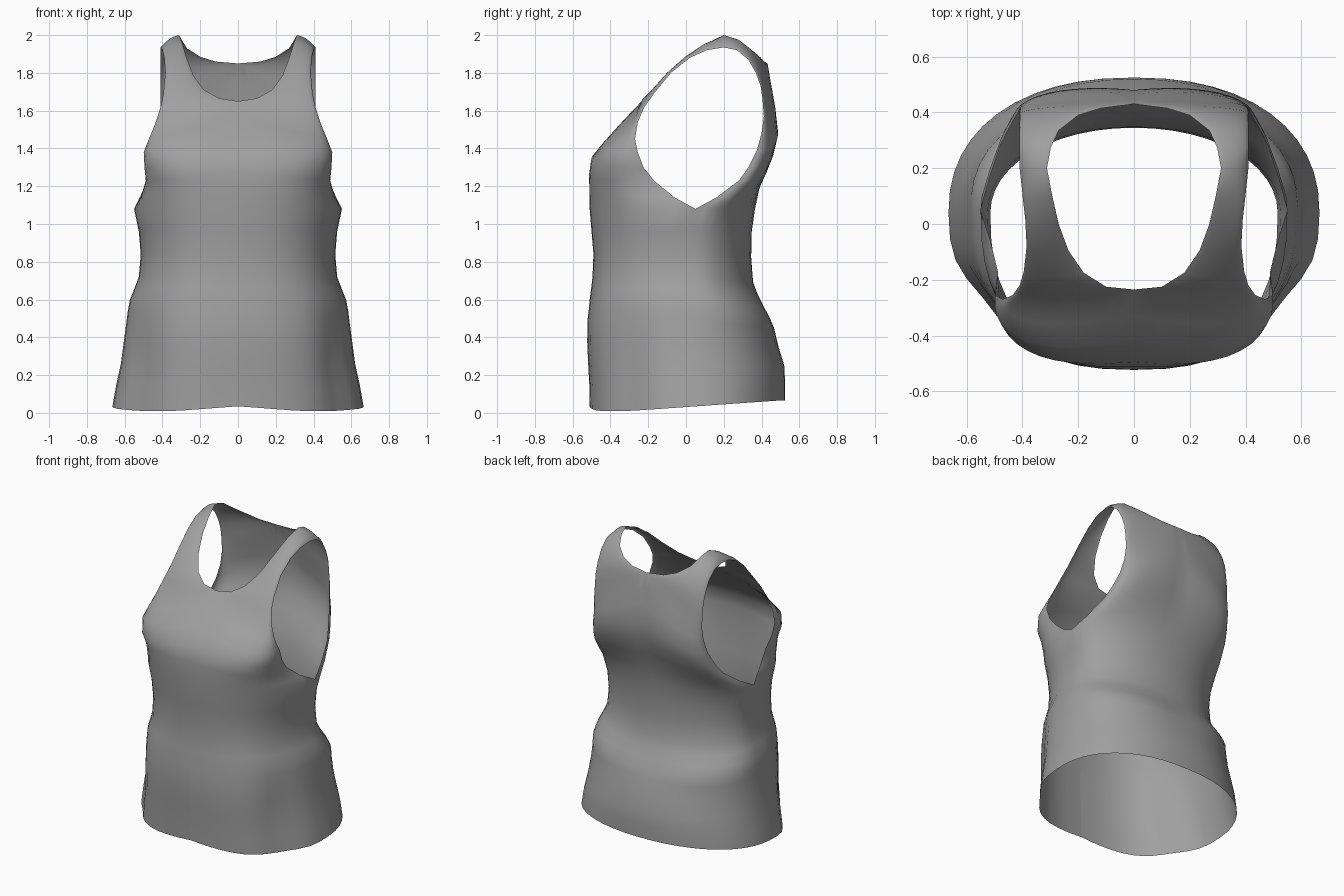
import bpy, bmesh, math

if "Cube" in bpy.data.objects:
    bpy.data.objects.remove(bpy.data.objects["Cube"])

COLS = 12

# lower body rows: height, front y, back y, half width, front and back roundness
BODY = [(0.0, -.51, .525, .665, 2.3, 2.25), (.12, -.512, .525, .645, 2.35, 2.25),
        (.24, -.518, .52, .62, 2.4, 2.2), (.36, -.523, .49, .605, 2.45, 2.2),
        (.48, -.522, .465, .59, 2.45, 2.2), (.54, -.515, .44, .583, 2.45, 2.2),
        (.6, -.51, .41, .572, 2.45, 2.15), (.66, -.502, .38, .548, 2.45, 2.1),
        (.72, -.495, .355, .525, 2.45, 2.05), (.84, -.49, .345, .515, 2.45, 2.05),
        (.96, -.5, .348, .525, 2.45, 2.1)]

# upper rows: centre line then neckline, paired with the armhole edge
FRONT_IN = [(0, -.51, 1.08), (0, -.512, 1.18), (0, -.512, 1.27), (0, -.495, 1.36),
            (0, -.42, 1.45), (0, -.33, 1.55), (0, -.235, 1.65), (.1, -.225, 1.665),
            (.18, -.175, 1.71), (.235, -.095, 1.785), (.27, 0, 1.875),
            (.293, .1, 1.95), (.312, .2, 2.0)]
FRONT_OUT = [(.55, .05, 1.08), (.515, -.06, 1.14), (.488, -.17, 1.23), (.495, -.225, 1.30),
             (.497, -.255, 1.38), (.47, -.27, 1.45), (.435, -.255, 1.54), (.41, -.22, 1.62),
             (.395, -.17, 1.69), (.385, -.08, 1.80), (.39, .02, 1.88),
             (.40, .11, 1.92), (.41, .2, 1.935)]
BACK_IN = [(0, .365, 1.08), (0, .39, 1.2), (0, .43, 1.3), (0, .46, 1.4), (0, .48, 1.52),
           (0, .465, 1.65), (0, .445, 1.76), (0, .43, 1.85), (.12, .415, 1.86),
           (.2, .39, 1.885), (.27, .335, 1.93), (.298, .275, 1.975), (.312, .2, 2.0)]
BACK_OUT = [(.55, .05, 1.08), (.52, .16, 1.14), (.48, .28, 1.23), (.455, .33, 1.3),
            (.43, .375, 1.39), (.415, .4, 1.48), (.41, .412, 1.57), (.41, .405, 1.66),
            (.41, .395, 1.73), (.41, .37, 1.80), (.41, .33, 1.87), (.41, .27, 1.92),
            (.41, .2, 1.935)]


def hem_height(x, y):
    """Wavy lower edge: raised at the front centre and at the back."""
    t = min(max((y + .3) / .8, 0), 1)
    ripple = .025 * max(0, 1 - abs(x) / .33) if y < 0 else 0
    return .01 + .056 * t + ripple


def row_points(p, q, power, bulge, lift, side, lower):
    """Rounded cross-section from centre or neck point p to side point q."""
    pts = []
    for i in range(COLS + 1):
        t = i / COLS
        ang = t * math.pi / 2
        a = math.sin(ang) ** (2 / power) if i else 0.0
        b = math.cos(ang) ** (2 / power) if i < COLS else 0.0
        swell = math.sin(math.pi * t)
        x = p[0] + (q[0] - p[0]) * a + swell * bulge * .5 * a
        y = q[1] + (p[1] - q[1]) * b + side * swell * bulge
        z = p[2] + (q[2] - p[2]) * a + swell * lift
        if lower:
            fade = max(0, 1 - p[2] / .75)
            if side < 0:      # side pleat in front of the side seam
                x -= .045 * min(1, fade * 1.5) * math.exp(-((b - .6) / .2) ** 2)
            else:             # fold sagging from the hips to the back centre
                z -= .04 * b * math.sin(math.pi * min(p[2] / .96, 1))
                roll = .02 * math.exp(-((p[2] - .56) / .08) ** 2) * swell
                x += roll * a
                y += roll * b
            z += hem_height(x, y) * max(0, 1 - p[2] / .6)
        pts.append((x, y, z))
    return pts


def add_panel(bm, side, inner, outer):
    """Front (side -1) or back (side 1) panel, both halves."""
    rows = []
    for z, yf, yb, w, round_front, round_back in BODY:
        y, power = (yf, round_front) if side < 0 else (yb, round_back)
        rows.append(row_points((0, y, z), (w, .04, z), power, 0, 0, side, True))
    base = 2.5 if side < 0 else 2.2
    for k, (p, q) in enumerate(zip(inner, outer)):
        f = k / (len(inner) - 1)
        power = max(1.25, base + .3 * math.sin(math.pi * min(1, f * 2)) - 1.6 * f)
        chest = math.exp(-((f - .36) / .14) ** 2)
        strap = .012 * min(1, f * 3)
        bulge = strap + (.035 * chest if side < 0 else .01 * chest)
        lift = .012 * max(0, f - .5) * 2
        rows.append(row_points(p, q, power, bulge if k else 0, lift, side, False))
    # the strap end is shared by both panels
    p, q = inner[-1], outer[-1]
    rows[-1] = [tuple(p[c] + (q[c] - p[c]) * i / COLS + (.013 * math.sin(math.pi * i / COLS)
                if c == 2 else 0) for c in range(3)) for i in range(COLS + 1)]
    for mirror in (1, -1):
        grid = [[bm.verts.new((x * mirror, y, z)) for x, y, z in r] for r in rows]
        for r0, r1 in zip(grid, grid[1:]):
            for i in range(COLS):
                quad = [r0[i], r0[i + 1], r1[i + 1], r1[i]]
                if side * mirror > 0:
                    quad.reverse()
                bm.faces.new(quad)


bm = bmesh.new()
add_panel(bm, -1, FRONT_IN, FRONT_OUT)
add_panel(bm, 1, BACK_IN, BACK_OUT)
bmesh.ops.remove_doubles(bm, verts=bm.verts, dist=.0008)
mesh = bpy.data.meshes.new("tank_top")
bm.to_mesh(mesh)
bm.free()

# grey cloth
cloth = bpy.data.materials.new("grey_cloth")
cloth.diffuse_color = (.35, .35, .35, 1)
cloth.use_nodes = True
cloth.node_tree.nodes["Principled BSDF"].inputs["Base Color"].default_value = cloth.diffuse_color
mesh.materials.append(cloth)

top = bpy.data.objects.new("tank_top", mesh)
bpy.context.collection.objects.link(top)
bpy.context.view_layer.objects.active = top
top.select_set(True)
bpy.ops.object.shade_smooth_by_angle(angle=math.radians(60))
